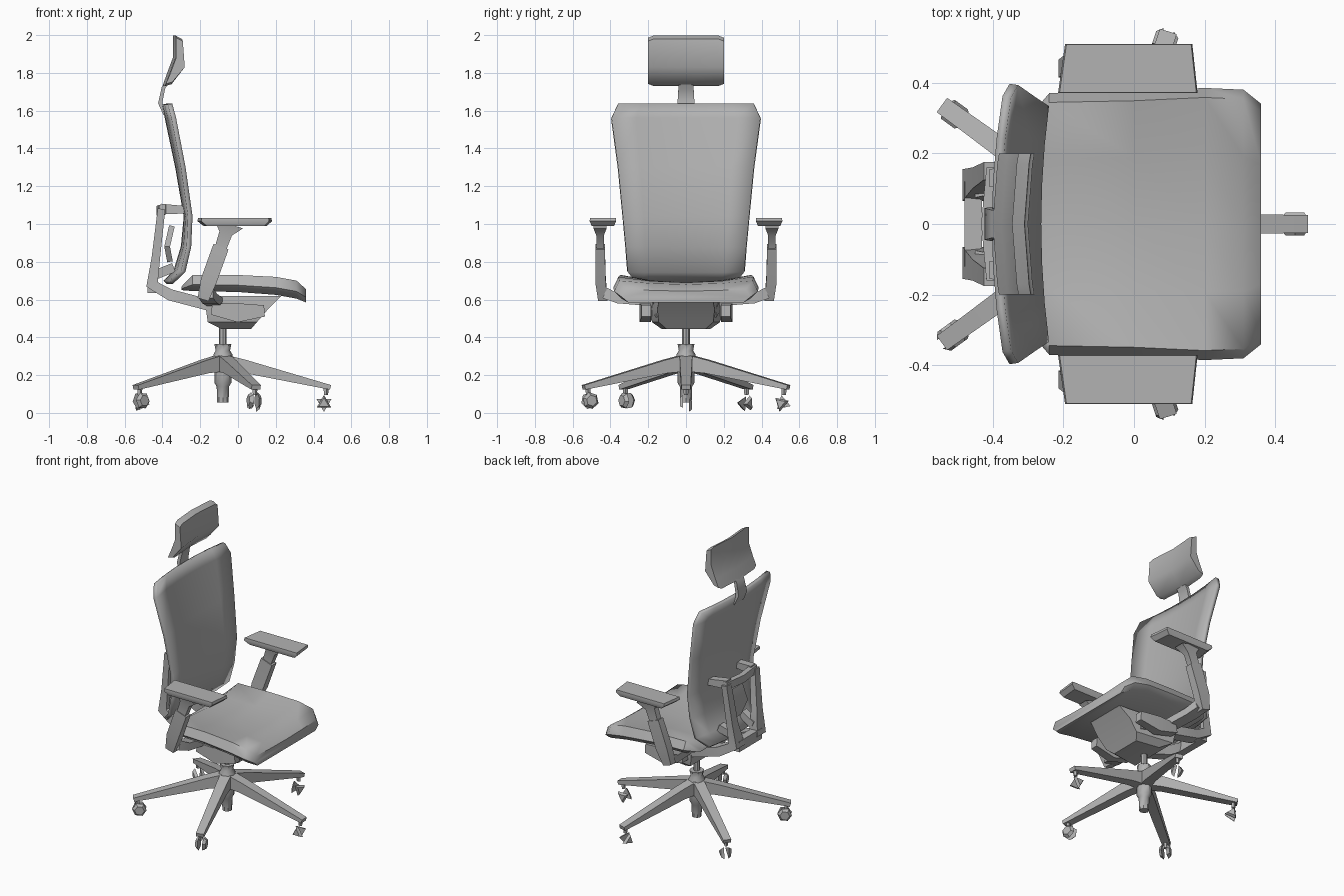
import bpy, bmesh, math
from mathutils import Vector

cube = bpy.data.objects.get("Cube")
if cube:
    bpy.data.objects.remove(cube, do_unlink=True)

grey = bpy.data.materials.new("neutral grey")
grey.use_nodes = True
grey.diffuse_color = (0.45, 0.45, 0.45, 1)
grey.node_tree.nodes["Principled BSDF"].inputs["Base Color"].default_value = (0.45, 0.45, 0.45, 1)

HUB_X = -0.08


def finish(name, bm, mirror=False, solid=0.0, angle=40):
    """Turn a bmesh into a named, shaded object with optional modifiers."""
    bmesh.ops.recalc_face_normals(bm, faces=bm.faces)
    me = bpy.data.meshes.new(name)
    bm.to_mesh(me)
    bm.free()
    me.materials.append(grey)
    ob = bpy.data.objects.new(name, me)
    bpy.context.collection.objects.link(ob)
    bpy.ops.object.select_all(action="DESELECT")
    ob.select_set(True)
    bpy.context.view_layer.objects.active = ob
    bpy.ops.object.shade_smooth_by_angle(angle=math.radians(angle))
    if solid:
        mod = ob.modifiers.new("thickness", "SOLIDIFY")
        mod.thickness, mod.offset = solid, 0
    if mirror:
        mod = ob.modifiers.new("mirror", "MIRROR")
        mod.use_axis = (False, True, False)
    return ob


def loft(name, rings, closed=True, **kw):
    """Skin a list of equal-length point rings; closed rings get caps."""
    bm = bmesh.new()
    rows = [[bm.verts.new(p) for p in r] for r in rings]
    n = len(rows[0])
    for a, b in zip(rows, rows[1:]):
        for i in range(n if closed else n - 1):
            j = (i + 1) % n
            bm.faces.new((a[i], a[j], b[j], b[i]))
    if closed:
        bm.faces.new(rows[0])
        bm.faces.new(rows[-1])
    return finish(name, bm, **kw)


def beam(name, path, sizes, side, **kw):
    """Rectangular bar along a path; sizes are (across side, other) pairs."""
    pts = [Vector(p) for p in path]
    side = Vector(side).normalized()
    rings = []
    for i, (p, (w, h)) in enumerate(zip(pts, sizes)):
        t = pts[min(i + 1, len(pts) - 1)] - pts[max(i - 1, 0)]
        up = t.cross(side).normalized()
        rings.append([p + side * a * w / 2 + up * b * h / 2
                      for a, b in ((-1, -1), (1, -1), (1, 1), (-1, 1))])
    return loft(name, rings, **kw)


def turned(name, x, y, profile, sides):
    """Upright turned part from (radius, z) pairs."""
    turn = [2 * math.pi * i / sides for i in range(sides)]
    return loft(name, [[(x + r * math.cos(a), y + r * math.sin(a), z) for a in turn]
                       for r, z in profile])


# Star base with five tapered legs and small casters
for k in range(5):
    a = math.radians(72 * k)
    d = Vector((math.cos(a), math.sin(a), 0))
    s = Vector((-d.y, d.x, 0))
    c = Vector((HUB_X, 0, 0))
    beam(f"base_leg_{k + 1}",
         [c + d * r + Vector((0, 0, z)) for r, z in ((0.0, 0.265), (0.12, 0.245), (0.57, 0.135))],
         [(0.07, 0.09), (0.065, 0.07), (0.05, 0.025)], s)
    whole = k in (3, 4)
    for e in (-1, 1):
        bm = bmesh.new()
        bmesh.ops.create_cone(bm, cap_ends=True, segments=6 if whole else 3,
                              radius1=0.045, radius2=0.03, depth=0.018)
        hub = c + d * 0.535 + s * e * 0.024 + Vector((0, 0, 0.065 if whole else 0.05))
        bm.transform(Vector((0, 0, 1)).rotation_difference(s * e).to_matrix().to_4x4())
        bmesh.ops.translate(bm, verts=bm.verts, vec=hub)
        finish(f"caster_{k + 1}_{'inner' if e < 0 else 'outer'}", bm)
    turned(f"caster_stem_{k + 1}", c.x + d.x * 0.545, c.y + d.y * 0.545,
           [(0.012, 0.095), (0.015, 0.135)], 5)

# Central column
turned("lower_column", HUB_X, 0, [(0.03, 0.055), (0.033, 0.14), (0.045, 0.16), (0.045, 0.23)], 8)
turned("hub_collar", HUB_X, 0, [(0.05, 0.22), (0.05, 0.31), (0.038, 0.33), (0.045, 0.365)], 8)
turned("gas_lift", HUB_X, 0, [(0.02, 0.34), (0.02, 0.47)], 8)

# Tilt mechanism below the seat
loft("tilt_mechanism", [[(x0, -w, z), (x1, -w * 0.8, z), (x1, w * 0.8, z), (x0, w, z)]
                        for x0, x1, w, z in ((-0.09, 0.07, 0.13, 0.445), (-0.16, 0.1, 0.18, 0.48),
                                             (-0.17, 0.16, 0.19, 0.55), (-0.15, 0.23, 0.17, 0.62))])
beam("side_bracket", [(-0.14, 0.21, 0.55), (0.0, 0.215, 0.53), (0.14, 0.21, 0.54)],
     [(0.06, 0.06), (0.06, 0.1), (0.05, 0.06)], (0, 1, 0), mirror=True)

# Seat cushion: dished across, falling toward the front edge
seat = []
for x, w, edge, mid, low in ((-0.3, 0.3, 0.668, 0.662, 0.65), (-0.24, 0.37, 0.73, 0.69, 0.645),
                             (0.0, 0.375, 0.73, 0.685, 0.64), (0.2, 0.385, 0.72, 0.69, 0.625),
                             (0.31, 0.38, 0.7, 0.68, 0.605), (0.36, 0.34, 0.655, 0.645, 0.585)):
    half = [(w * 0.9, low), (w, low * 0.6 + edge * 0.4), (w * 0.93, edge),
            (w * 0.5, mid * 0.7 + edge * 0.3)]
    seat.append([(x, y, z) for y, z in half] + [(x, 0, mid)]
                + [(x, -y, z) for y, z in reversed(half)])
loft("seat_cushion", seat, angle=50)

# Backrest: thin curved shell with the side edges brought forward
back = []
for z, x, w, fwd in ((0.69, -0.385, 0.26, 0.03), (0.75, -0.33, 0.31, 0.04),
                     (0.88, -0.29, 0.32, 0.03), (1.04, -0.275, 0.335, 0.022),
                     (1.3, -0.32, 0.36, 0.03), (1.56, -0.375, 0.395, 0.035),
                     (1.635, -0.39, 0.36, 0.03)):
    back.append([(x + fwd * t * t, w * t, z) for t in (-1, -0.67, -0.33, 0, 0.33, 0.67, 1)])
loft("backrest", back, closed=False, solid=0.025, angle=60)

# Rear frame: rails rising into two uprights, a top bar and a lumbar plate
beam("rear_frame",
     [(0.08, 0.13, 0.53), (-0.17, 0.15, 0.575), (-0.36, 0.13, 0.625), (-0.455, 0.11, 0.68),
      (-0.435, 0.13, 0.82), (-0.405, 0.15, 1.08)],
     [(0.06, 0.05), (0.07, 0.06), (0.08, 0.06), (0.09, 0.065), (0.06, 0.045), (0.05, 0.04)],
     (0, 1, 0), mirror=True)
beam("frame_lower_bar", [(-0.455, -0.12, 0.67), (-0.455, 0.12, 0.67)], [(0.05, 0.07)] * 2, (1, 0, 0))
beam("frame_top_bar", [(-0.4, -0.16, 1.075), (-0.415, 0, 1.07), (-0.4, 0.16, 1.075)],
     [(0.035, 0.05)] * 3, (1, 0, 0))
beam("back_mount", [(-0.41, 0.13, 1.08), (-0.28, 0.15, 1.075)], [(0.05, 0.055), (0.05, 0.04)],
     (0, 1, 0), mirror=True)
beam("lower_mount", [(-0.44, 0.1, 0.73), (-0.34, 0.12, 0.77)], [(0.05, 0.05)] * 2,
     (0, 1, 0), mirror=True)
beam("lumbar_plate", [(-0.36, 0, 0.8), (-0.375, 0, 0.88), (-0.35, 0, 0.99)],
     [(0.1, 0.03), (0.2, 0.03), (0.16, 0.03)], (0, 1, 0))

# Headrest and its neck
beam("neck_post", [(-0.385, 0, 1.58), (-0.412, 0, 1.64), (-0.395, 0, 1.72), (-0.345, 0, 1.8)],
     [(0.1, 0.02), (0.09, 0.022), (0.08, 0.02), (0.08, 0.02)], (0, 1, 0))
head = []
for t in (-1, -0.85, 0, 0.85, 1):
    y, f, e = 0.2 * t, 0.018 * t * t, 0.012 * (abs(t) == 1)
    head.append([(x + f, y, z) for x, z in ((-0.4, 1.73 + e), (-0.365, 1.74 + e), (-0.3, 1.83),
                                            (-0.31, 1.98 - e), (-0.345, 1.998 - e),
                                            (-0.345, 1.88), (-0.375, 1.8))])
loft("headrest", head, angle=50)

# Armrests: side bracket, leaning post, flared head and flat pad
beam("arm_bracket", [(-0.12, 0.15, 0.585), (-0.15, 0.36, 0.605), (-0.17, 0.43, 0.635)],
     [(0.08, 0.045), (0.08, 0.05), (0.075, 0.06)], (1, 0, 0), mirror=True)
beam("arm_post", [(-0.185, 0.44, 0.6), (-0.155, 0.452, 0.7), (-0.09, 0.455, 0.88)],
     [(0.05, 0.06), (0.055, 0.085), (0.05, 0.085)], (0, 1, 0), mirror=True)
beam("arm_slider", [(-0.1, 0.455, 0.85), (-0.065, 0.455, 0.95), (-0.05, 0.455, 1.0)],
     [(0.04, 0.06), (0.04, 0.07), (0.07, 0.16)], (0, 1, 0), mirror=True)
pad = ((-0.215, 0.37), (0.18, 0.37), (0.165, 0.51), (-0.195, 0.51))
loft("arm_pad", [[(x * s, 0.44 + (y - 0.44) * s, z) for x, y in pad]
                 for s, z in ((0.85, 0.99), (1, 1.015), (0.98, 1.032))], mirror=True)
